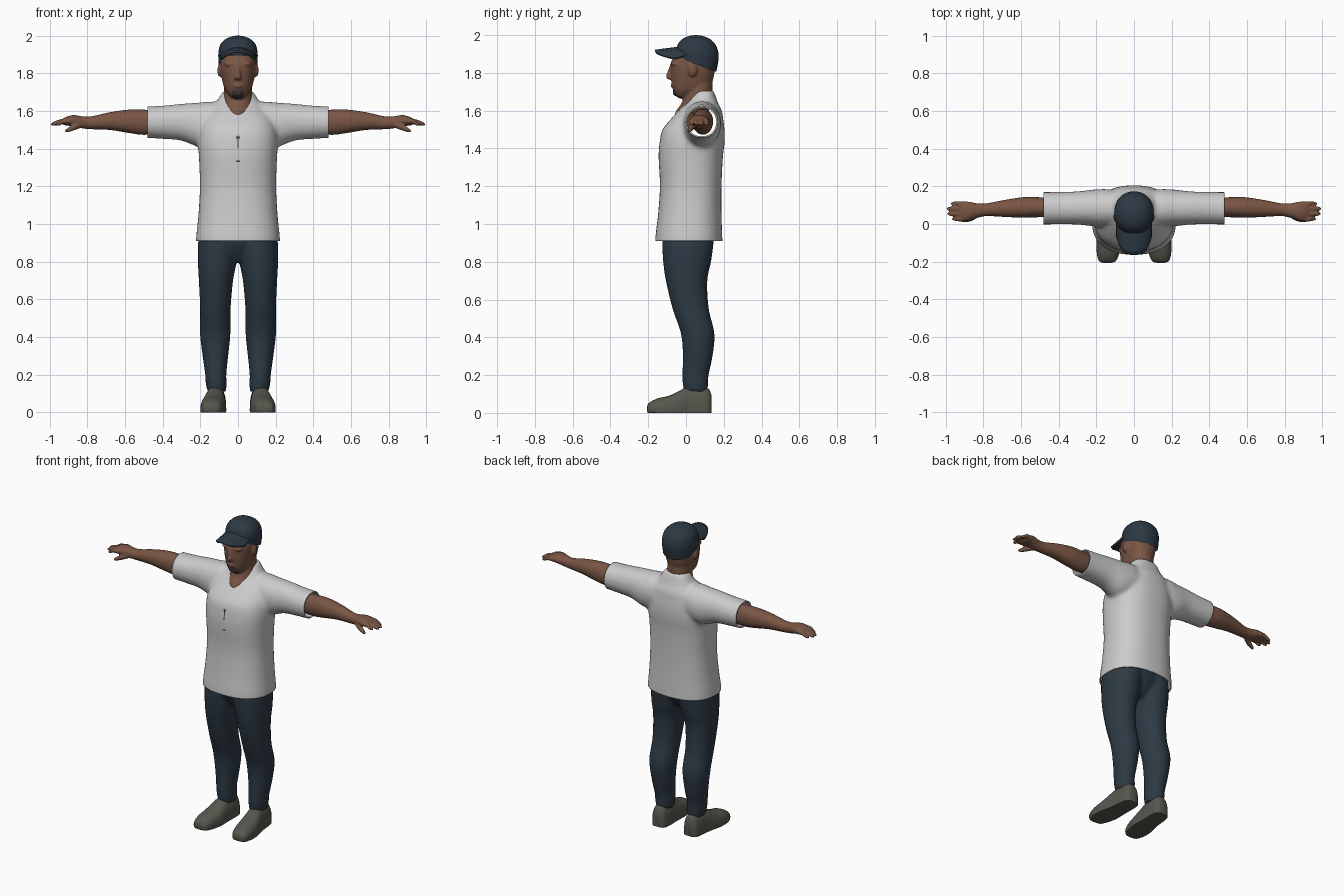
import bpy, bmesh, math
from mathutils import Vector
from mathutils.bvhtree import BVHTree

cube = bpy.data.objects.get("Cube")
if cube:
    bpy.data.objects.remove(cube, do_unlink=True)


def material(name, rgb):
    m = bpy.data.materials.new(name)
    m.use_nodes = True
    m.diffuse_color = (*rgb, 1)
    bsdf = m.node_tree.nodes["Principled BSDF"]
    bsdf.inputs["Base Color"].default_value = (*rgb, 1)
    bsdf.inputs["Roughness"].default_value = 0.9
    return m


SKIN = material("brown skin", (0.19, 0.092, 0.058))
BEARD = material("dark beard", (0.045, 0.035, 0.032))
WHITE = material("white cloth", (0.6, 0.6, 0.6))
NAVY = material("navy denim", (0.026, 0.042, 0.058))
CAP = material("navy cap", (0.026, 0.04, 0.056))
SHOE = material("grey green shoe", (0.095, 0.093, 0.075))
DARK = material("dark seam", (0.05, 0.05, 0.055))


def spline(rings, t):
    """Catmull-Rom through the rings."""
    i = min(int(t), len(rings) - 2)
    f = t - i
    p = [Vector(rings[max(0, min(len(rings) - 1, i + k))]) for k in (-1, 0, 1, 2)]
    return (p[1] * 2 + (p[2] - p[0]) * f + (p[0] * 2 - p[1] * 5 + p[2] * 4 - p[3]) * f * f
            + (p[1] * 3 - p[0] - p[2] * 3 + p[3]) * f ** 3) / 2


def loft(bm, rings, axis="z", power=2.0, side=1, seg=32, steps=4):
    """Rings of (position, centre u, centre v, radius u, radius v) along an axis."""
    loops = []
    n = (len(rings) - 1) * steps
    for k in range(n + 1):
        t, cu, cv, ru, rv = spline(rings, k / steps)
        loop = []
        for j in range(seg):
            a = math.tau * j / seg
            c, s = math.cos(a), math.sin(a)
            u = cu + ru * math.copysign(abs(c) ** (2 / power), c)
            v = cv + rv * math.copysign(abs(s) ** (2 / power), s)
            x, y, z = {"z": (u, v, t), "x": (t, u, v), "y": (u, t, v)}[axis]
            loop.append(bm.verts.new((x * side, y, z)))
        loops.append(loop)
    for a, b in zip(loops, loops[1:]):
        for j in range(seg):
            bm.faces.new((a[j], a[j - 1], b[j - 1], b[j]))
    bm.faces.new(loops[0])
    bm.faces.new(loops[-1])


def ball(bm, centre, size):
    made = bmesh.ops.create_uvsphere(bm, u_segments=16, v_segments=10, radius=1)["verts"]
    bmesh.ops.scale(bm, vec=size, verts=made)
    bmesh.ops.translate(bm, vec=centre, verts=made)


def cut(bm, point, normal):
    bmesh.ops.bisect_plane(bm, geom=bm.verts[:] + bm.edges[:] + bm.faces[:],
                           plane_co=point, plane_no=normal, clear_outer=True)


def finish(bm, name, *mats, recalc=True):
    if recalc:
        bmesh.ops.recalc_face_normals(bm, faces=bm.faces)
    for f in bm.faces:
        f.smooth = True
    me = bpy.data.meshes.new(name)
    bm.to_mesh(me)
    bm.free()
    ob = bpy.data.objects.new(name, me)
    bpy.context.collection.objects.link(ob)
    for m in mats:
        me.materials.append(m)
    bpy.ops.object.select_all(action="DESELECT")
    ob.select_set(True)
    bpy.context.view_layer.objects.active = ob
    bpy.ops.object.shade_smooth_by_angle(angle=math.radians(50))
    return ob


def fuse(bm, voxel, rounds):
    """Merge overlapping volumes into one smooth skin."""
    bmesh.ops.recalc_face_normals(bm, faces=bm.faces)
    me = bpy.data.meshes.new("fused")
    bm.to_mesh(me)
    bm.free()
    ob = bpy.data.objects.new("fused", me)
    bpy.context.collection.objects.link(ob)
    mod = ob.modifiers.new("Remesh", "REMESH")
    mod.mode, mod.voxel_size = "VOXEL", voxel
    mod = ob.modifiers.new("Smooth", "SMOOTH")
    mod.factor, mod.iterations = 0.5, rounds
    bpy.context.view_layer.update()
    out = bmesh.new()
    out.from_object(ob, bpy.context.evaluated_depsgraph_get())
    bpy.data.objects.remove(ob, do_unlink=True)
    return out


# Shirt: torso and sleeves fused, then opened at hem and cuffs
bm = bmesh.new()
loft(bm, [(.86, 0, .015, .224, .178), (.93, 0, .015, .222, .177), (1.05, 0, .02, .21, .168),
          (1.2, 0, .025, .202, .163), (1.35, 0, .025, .207, .17), (1.43, 0, .032, .212, .172),
          (1.5, 0, .04, .205, .164), (1.56, 0, .06, .185, .136), (1.6, 0, .075, .155, .115),
          (1.64, 0, .085, .12, .085), (1.68, 0, .092, .095, .064), (1.705, 0, .095, .08, .052)],
     power=2.4, seg=48)
for s in (1, -1):
    loft(bm, [(.06, .085, 1.54, .09, .1), (.14, .085, 1.535, .1, .115), (.21, .085, 1.527, .098, .117),
              (.3, .085, 1.54, .088, .098), (.4, .084, 1.54, .086, .088), (.52, .083, 1.54, .086, .083)],
         "x", 2.1, s)
bm = fuse(bm, 0.012, 6)
cut(bm, (0, 0, .91), (0, 0, -1))
for s in (1, -1):
    cut(bm, (.48 * s, 0, 0), (s, 0, 0))
surface = BVHTree.FromBMesh(bm)
shirt = finish(bm, "shirt", WHITE, recalc=False)
mod = shirt.modifiers.new("Thickness", "SOLIDIFY")
mod.thickness, mod.offset = 0.008, -1

# Front seam and buttons as thin plates lying on the shirt
bm = bmesh.new()
for low, high, w in ((1.40, 1.47, .003), (1.33, 1.337, .011), (1.455, 1.463, .01)):
    rows = []
    for k in range(6):
        z = low + (high - low) * k / 5
        hit = surface.ray_cast(Vector((0, -1, z)), Vector((0, 1, 0)))[0]
        rows.append([bm.verts.new((w * s, hit.y - .003, z)) for s in (-1, 1)])
    for a, b in zip(rows, rows[1:]):
        bm.faces.new((a[0], a[1], b[1], b[0]))
finish(bm, "shirt_seam", DARK)

# Trousers
bm = bmesh.new()
for s in (1, -1):
    loft(bm, [(.11, .113, .052, .05, .062), (.16, .116, .05, .056, .068), (.2, .118, .05, .056, .07),
              (.3, .12, .062, .068, .079), (.42, .121, .062, .081, .089), (.55, .12, .025, .081, .096),
              (.7, .117, .003, .091, .11), (.8, .11, .006, .103, .127), (.9, .106, .01, .106, .136),
              (.95, .1, .012, .1, .132)], "z", 2.1, s)
loft(bm, [(.8, 0, .01, .04, .07), (.84, 0, .01, .1, .1), (.9, 0, .01, .19, .13), (.96, 0, .012, .19, .13)])
finish(fuse(bm, 0.011, 4), "trousers", NAVY)

# Shoes with flat soles
for s, label in ((1, "left"), (-1, "right")):
    bm = bmesh.new()
    loft(bm, [(-.206, .142, .022, .022, .012), (-.195, .141, .02, .046, .034), (-.15, .137, .015, .061, .062),
              (-.09, .131, .015, .068, .076), (-.03, .125, .015, .062, .105), (.01, .121, .015, .057, .122),
              (.08, .117, .015, .054, .125), (.12, .116, .015, .046, .112), (.136, .116, .03, .028, .06)],
         "y", 2.5, s)
    for v in bm.verts:
        v.co.z = max(v.co.z, 0)
    finish(bm, label + "_shoe", SHOE)

# Arms with palm, fingers and thumb
for s, label in ((1, "left"), (-1, "right")):
    bm = bmesh.new()
    loft(bm, [(.38, .088, 1.54, .05, .06), (.5, .089, 1.54, .053, .067), (.58, .088, 1.545, .055, .062),
              (.68, .083, 1.546, .046, .047), (.78, .076, 1.537, .034, .034), (.83, .071, 1.54, .038, .032),
              (.875, .068, 1.548, .05, .03), (.915, .068, 1.545, .05, .022), (.93, .068, 1.542, .045, .015)],
         "x", 2.1, s)
    for i, tip in enumerate((.965, .99, .993, .972)):
        y = .027 + .027 * i
        loft(bm, [(.89, y, 1.547, .013, .014), (.93, y, 1.545, .0135, .014),
                  (tip - .02, y, 1.534, .012, .012), (tip, y, 1.527, .006, .006)], "x", 2, s, 12)
    loft(bm, [(.82, .055, 1.53, .014, .016), (.86, .032, 1.518, .016, .018),
              (.895, .022, 1.502, .013, .014), (.918, .017, 1.492, .007, .007)], "x", 2, s, 12)
    finish(fuse(bm, 0.005, 3), label + "_arm", SKIN)

# Head and neck, with a small chin beard
bm = bmesh.new()
loft(bm, [(1.5, 0, .04, .04, .07), (1.57, 0, .022, .05, .08), (1.6, 0, .035, .07, .086),
          (1.64, 0, .056, .077, .08), (1.7, 0, .066, .074, .074), (1.78, 0, .066, .074, .074)])
loft(bm, [(1.665, 0, -.01, .022, .025), (1.68, 0, -.005, .044, .05), (1.71, 0, .015, .068, .083),
          (1.75, 0, .03, .081, .107), (1.8, 0, .035, .09, .116), (1.86, 0, .04, .094, .118),
          (1.92, 0, .055, .085, .09), (1.96, 0, .06, .05, .05)], power=2.2)
loft(bm, [(1.765, 0, -.082, .012, .012), (1.78, 0, -.086, .019, .02), (1.81, 0, -.08, .011, .017),
          (1.85, 0, -.072, .009, .01)], seg=16)
ball(bm, (0, -.067, 1.733), (.028, .015, .013))
ball(bm, (0, -.052, 1.695), (.028, .018, .018))
for s in (1, -1):
    ball(bm, (.04 * s, -.06, 1.848), (.032, .02, .012))
    ball(bm, (.097 * s, .035, 1.815), (.012, .024, .034))
bm = fuse(bm, 0.006, 3)
for f in bm.faces:
    c = f.calc_center_median()
    f.material_index = int(c.y < -.025 and 1.655 < c.z < 1.71 and abs(c.x) < .03)
finish(bm, "head", SKIN, BEARD)

# Cap crown, trimmed on a slope, and its curved visor
bm = bmesh.new()
loft(bm, [(1.78, 0, .068, .088, .085), (1.82, 0, .062, .099, .101), (1.87, 0, .06, .104, .112),
          (1.91, 0, .058, .104, .113), (1.95, 0, .056, .095, .1), (1.98, 0, .054, .068, .072),
          (1.995, 0, .053, .034, .036), (2.0, 0, .053, .006, .006)], power=2.15)
cut(bm, (0, -.05, 1.885), (0, -.38, -1))
finish(bm, "cap_crown", CAP)

bm = bmesh.new()
grid = []
for i in range(21):
    u = i / 10 - 1
    tip = -.163 + .1 * abs(u) ** 3.5
    grid.append([bm.verts.new((.09 * u, .01 + (tip - .01) * k / 6,
                               1.938 - .042 * u * u - .022 * k / 6)) for k in range(7)])
for a, b in zip(grid, grid[1:]):
    for k in range(6):
        bm.faces.new((a[k], a[k + 1], b[k + 1], b[k]))
visor = finish(bm, "cap_visor", CAP)
mod = visor.modifiers.new("Thickness", "SOLIDIFY")
mod.thickness, mod.offset = 0.014, 0
